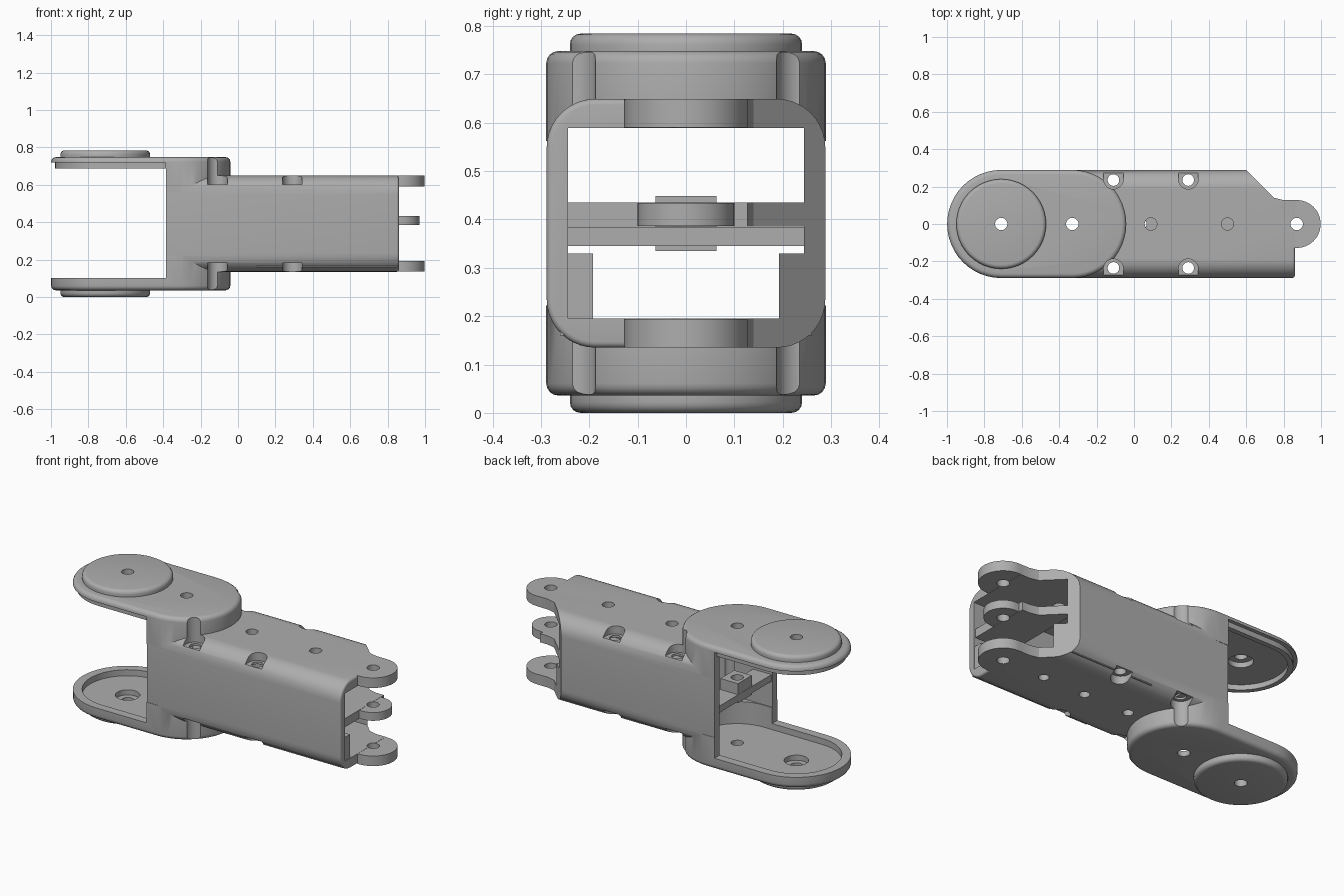
import bpy, bmesh, math
from mathutils import Vector

old = bpy.data.objects.get("Cube")
if old:
    bpy.data.objects.remove(old, do_unlink=True)

MZ = 0.392      # mid height, the bracket is mirrored about it
HALF = 0.288    # half width

grey = bpy.data.materials.new("plain_grey")
grey.use_nodes = True
colour = (0.42, 0.42, 0.42, 1)
grey.diffuse_color = colour
grey.node_tree.nodes["Principled BSDF"].inputs["Base Color"].default_value = colour


def stadium(x0, x1, r, y=0, n=24):
    """Outline with round ends centred at x0 and x1."""
    pts = []
    for cx, start in ((x1, -math.pi / 2), (x0, math.pi / 2)):
        for i in range(n + 1):
            a = start + math.pi * i / n
            pts.append((cx + r * math.cos(a), y + r * math.sin(a)))
    return pts


def rect(x0, x1, y0, y1):
    return [(x0, y0), (x1, y0), (x1, y1), (x0, y1)]


def rounded(hw, hh, r, n=10):
    pts = []
    for k, (sx, sy) in enumerate(((1, 1), (-1, 1), (-1, -1), (1, -1))):
        for i in range(n + 1):
            a = math.pi / 2 * (k + i / n)
            pts.append((sx * (hw - r) + r * math.cos(a), sy * (hh - r) + r * math.sin(a)))
    return pts


def prism(name, pts, z0, z1, bevel=0, along_x=False):
    """Extrude an outline from z0 to z1, rounding the z1 edge."""
    bm = bmesh.new()
    face = bm.faces.new([bm.verts.new((x, y, z0)) for x, y in pts])
    ext = bmesh.ops.extrude_face_region(bm, geom=[face], use_keep_orig=True)["geom"]
    for v in ext:
        if isinstance(v, bmesh.types.BMVert):
            v.co.z = z1
    bmesh.ops.remove_doubles(bm, verts=bm.verts, dist=1e-5)
    bmesh.ops.recalc_face_normals(bm, faces=bm.faces)
    if bevel:
        edges = [e for e in bm.edges if all(abs(v.co.z - z1) < 1e-6 for v in e.verts)]
        bmesh.ops.bevel(bm, geom=edges, offset=bevel, segments=4, profile=0.5, affect='EDGES')
    if along_x:
        for v in bm.verts:
            v.co = Vector((v.co.z, v.co.x, v.co.y + MZ))
        bmesh.ops.recalc_face_normals(bm, faces=bm.faces)
    mesh = bpy.data.meshes.new(name)
    bm.to_mesh(mesh)
    bm.free()
    mesh.materials.append(grey)
    ob = bpy.data.objects.new(name, mesh)
    bpy.context.collection.objects.link(ob)
    return ob


def combine(target, tool, how='DIFFERENCE'):
    tool.hide_render = True
    mod = target.modifiers.new("shape", 'BOOLEAN')
    mod.operation, mod.solver, mod.object = how, 'EXACT', tool
    bpy.context.view_layer.objects.active = target
    bpy.ops.object.modifier_apply(modifier=mod.name)
    bpy.data.objects.remove(tool, do_unlink=True)


def add(target, *args, **kw):
    combine(target, prism("joined", *args, **kw), 'UNION')


def cut(target, *args, **kw):
    combine(target, prism("cutter", *args, **kw))


def hole(target, x, y, r, z0, z1):
    cut(target, stadium(x, x, r, y, 14), z0, z1)


# main tube with rounded corners
body = prism("bracket_body", rounded(HALF, 0.257, 0.1), -0.386, 0.86, bevel=0.012, along_x=True)

# arm plates, end discs and outer hinge tabs, above and below
for s in (1, -1):
    add(body, stadium(-0.71, -0.33, HALF + 0.001), MZ + s * 0.17, MZ + s * 0.356, bevel=0.025)
    add(body, stadium(-0.71, -0.71, 0.24), MZ + s * 0.34, MZ + s * 0.392, bevel=0.022)

# tunnel, gap between the arms and shallow pocket in their inner faces
cut(body, rect(-0.244, 0.244, -0.197, 0.197), -0.7, 1.1, along_x=True)
cut(body, rect(-1.2, -0.385, -0.5, 0.5), MZ - 0.29, MZ + 0.295)
cut(body, stadium(-0.71, -0.33, 0.24), MZ - 0.325, MZ + 0.325)

# stepped lip under the upper arm
lip = prism("lip_cutter", rect(-1.2, -0.387, -0.5, 0.5), MZ + 0.28, MZ + 0.326)
cut(lip, stadium(-0.71, 0.3, HALF - 0.02), MZ + 0.2, MZ + 0.4)
combine(body, lip)

# outer hinge tabs
for s in (1, -1):
    add(body, stadium(0.78, 0.87, 0.128), MZ + s * 0.198, MZ + s * 0.2565)

# inner lower ribs, middle shelf with hinge tab, rear cross plate with pad
for s in (1, -1):
    add(body, rect(0.1, 0.855, s * 0.192, s * 0.26), 0.16, 0.33)
add(body, rect(0.62, 0.85, -0.26, 0.26), 0.385, 0.435)
add(body, stadium(0.78, 0.87, 0.1), 0.386, 0.434)
add(body, rect(-0.38, -0.26, -0.255, 0.255), 0.345, 0.384)
add(body, rect(-0.379, -0.265, -0.063, 0.063), 0.335, 0.448)

# slanted cut at the back corner of the open end
cut(body, [(0.59, 0.3), (0.75, 0.14), (0.8, 0.1275), (1.1, 0.1275), (1.1, 0.4), (0.59, 0.4)], -0.1, 1)

# screw notches in the edges, with through holes
for x in (-0.11, 0.29):
    for y in (1, -1):
        arc = [(x + 0.053 * math.cos(math.pi * i / 14), y * (0.24 - 0.053 * math.sin(math.pi * i / 14)))
               for i in range(15)]
        for s in (1, -1):
            cut(body, arc + [(x - 0.053, y * 0.4), (x + 0.053, y * 0.4)], MZ + s * 0.21, MZ + s * 0.5)
        hole(body, x, y * 0.235, 0.031, -0.1, 1)

# pivot holes, arm counterbores and small holes
for x in (-0.71, -0.33, 0.87):
    hole(body, x, 0, 0.033, -0.1, 1)
hole(body, -0.71, 0, 0.065, MZ - 0.355, MZ + 0.355)
for x in (0.09, 0.5):
    hole(body, x, 0, 0.033, 0.55, 0.7)
for x in (0.04, 0.33, 0.6):
    hole(body, x, 0, 0.028, 0.1, 0.25)

# smooth rounded surfaces, sharp edges kept
bpy.ops.object.select_all(action='DESELECT')
body.select_set(True)
bpy.context.view_layer.objects.active = body
bpy.ops.object.shade_smooth_by_angle(angle=math.radians(30))
